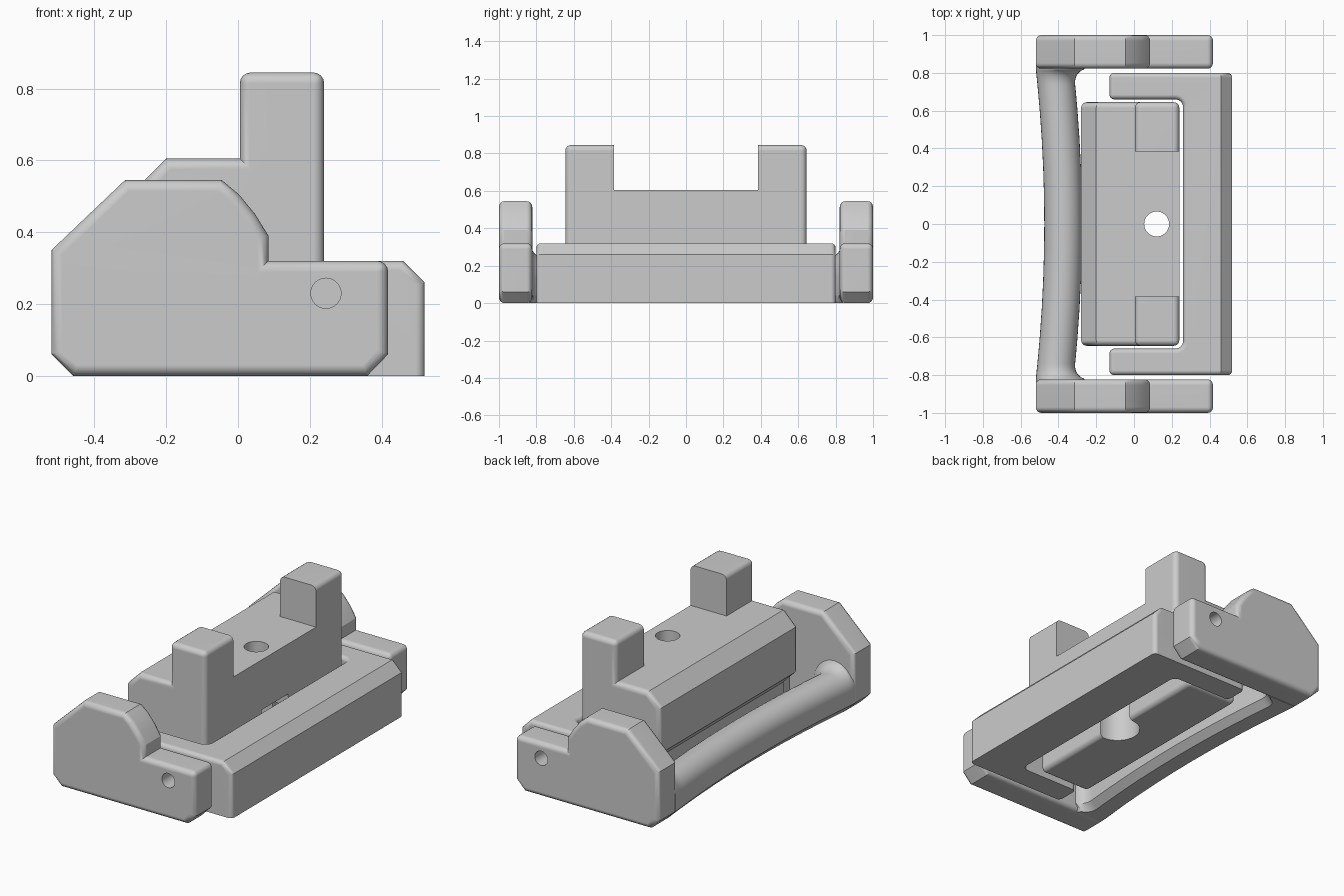
import bpy, bmesh
from math import pi, sin, cos, sqrt, radians

cube = bpy.data.objects.get("Cube")
if cube:
    bpy.data.objects.remove(cube, do_unlink=True)

grey = bpy.data.materials.new("plain grey")
grey.use_nodes = True
colour = (0.6, 0.6, 0.6, 1)
grey.diffuse_color = colour
grey.node_tree.nodes["Principled BSDF"].inputs["Base Color"].default_value = colour


def add_object(name, bm):
    mesh = bpy.data.meshes.new(name)
    bmesh.ops.recalc_face_normals(bm, faces=bm.faces[:])
    bm.to_mesh(mesh)
    bm.free()
    mesh.materials.append(grey)
    obj = bpy.data.objects.new(name, mesh)
    bpy.context.collection.objects.link(obj)
    return obj


def bevel(bm, edges, size, segments):
    bmesh.ops.bevel(bm, geom=edges, offset=size, offset_type='OFFSET',
                    segments=segments, profile=0.5, affect='EDGES', clamp_overlap=False)


def prism(name, points, axis, low, high, size, sharp_base=False, chamfer=None):
    """Extrude a profile along y or z and round its square convex edges."""
    bm = bmesh.new()
    place = (lambda a, b: (a, low, b)) if axis == 'y' else (lambda a, b: (a, b, low))
    face = bm.faces.new([bm.verts.new(place(a, b)) for a, b in points])
    move = (0, high - low, 0) if axis == 'y' else (0, 0, high - low)
    new = bmesh.ops.extrude_face_region(bm, geom=[face])
    bmesh.ops.translate(bm, vec=move, verts=[g for g in new["geom"] if isinstance(g, bmesh.types.BMVert)])
    bmesh.ops.recalc_face_normals(bm, faces=bm.faces[:])
    if chamfer:
        bevel(bm, [e for e in bm.edges if chamfer(e)], 0.06, 1)
        bmesh.ops.recalc_face_normals(bm, faces=bm.faces[:])
    edges = [e for e in bm.edges if e.is_manifold and e.is_convex
             and e.calc_face_angle(0) > 0.9
             and not (sharp_base and all(v.co.z < 0.01 for v in e.verts))]
    bevel(bm, edges, size, 4)
    return add_object(name, bm)


def cut(obj, cutter):
    """Subtract a cutter and throw it away."""
    mod = obj.modifiers.new("cut", 'BOOLEAN')
    mod.operation = 'DIFFERENCE'
    mod.solver = 'EXACT'
    mod.object = cutter
    bpy.context.view_layer.update()
    graph = bpy.context.evaluated_depsgraph_get()
    mesh = bpy.data.meshes.new_from_object(obj.evaluated_get(graph))
    obj.modifiers.clear()
    obj.data = mesh
    bpy.data.objects.remove(cutter, do_unlink=True)


def box(low, high):
    centre = [(a + b) / 2 for a, b in zip(low, high)]
    bpy.ops.mesh.primitive_cube_add(size=1, location=centre)
    obj = bpy.context.object
    obj.scale = [b - a for a, b in zip(low, high)]
    obj.data.materials.append(grey)
    return obj


def cylinder(radius, depth, centre, along_y=False):
    bpy.ops.mesh.primitive_cylinder_add(vertices=40, radius=radius, depth=depth, location=centre,
                                        rotation=(pi / 2 if along_y else 0, 0, 0))
    obj = bpy.context.object
    obj.data.materials.append(grey)
    return obj


# U-shaped base frame with a chamfered long edge
corner = [(0.22 + 0.04 * sin(t * pi / 8), 0.62 + 0.04 * cos(t * pi / 8)) for t in range(5)]
upper = [(0.52, 0.8), (-0.13, 0.8), (-0.13, 0.66)] + corner
outline = upper + [(x, -y) for x, y in reversed(upper)]
base = prism("base_frame", outline, 'z', 0, 0.32, 0.025, True,
             lambda e: all(v.co.x > 0.5 and v.co.z > 0.3 for v in e.verts))
parts = [base]

# End plates with pivot holes, and matching sockets in the base
plate = [(-0.46, 0), (0.36, 0), (0.418, 0.06), (0.418, 0.32), (0.085, 0.32), (0.085, 0.39),
         (0.048, 0.45), (0.003, 0.505), (-0.045, 0.545), (-0.315, 0.545), (-0.52, 0.35), (-0.52, 0.06)]
for side, label in ((-1, "front"), (1, "back")):
    low, high = sorted((side * 0.822, side))
    obj = prism(label + "_end_plate", plate, 'y', low, high, 0.03)
    cut(obj, cylinder(0.042, 0.4, (0.245, side * 0.91, 0.23), True))
    cut(base, cylinder(0.06, 0.1, (0.245, side * 0.81, 0.23), True))
    parts.append(obj)

# Curved handle joining the plates, flared at both ends
bm = bmesh.new()
rings = []
half = [0, 0.15, 0.3, 0.45, 0.6, 0.7, 0.74, 0.76, 0.78, 0.795, 0.81, 0.818, 0.84]
for y in [-h for h in half[:0:-1]] + half:
    d = min(1, max(0, abs(y) - 0.74) / 0.08)
    flare = 0.07 * (1 - sqrt(1 - d * d))
    outer = -0.475 - 0.045 * min(1, abs(y) / 0.82) ** 2
    inner = outer + 0.2 + flare
    mid, width, top = (outer + inner) / 2, (inner - outer) / 2, 0.24 + 0.7 * flare
    section = [(mid + width * cos(t * pi / 16), 0.14 + (top - 0.14) * sin(t * pi / 16)) for t in range(17)]
    section += [(outer, 0.06), (outer + 0.06, 0), (inner - 0.04, 0), (inner, 0.04)]
    rings.append([bm.verts.new((x, y, z)) for x, z in section])
for a, b in zip(rings, rings[1:]):
    for i in range(len(a)):
        j = (i + 1) % len(a)
        bm.faces.new((a[i], a[j], b[j], b[i]))
bm.faces.new(rings[0])
bm.faces.new(rings[-1])
parts.append(add_object("handle", bm))

# Centre block on a narrower foot, with two posts, a screw hole and a nut slot
profile = [(-0.2, 0.01), (0.14, 0.01), (0.14, 0.24), (0.24, 0.24), (0.24, 0.845), (0.005, 0.845),
           (0.005, 0.605), (-0.2, 0.605), (-0.28, 0.525), (-0.28, 0.26), (-0.2, 0.18)]
block = prism("centre_block", profile, 'y', -0.645, 0.645, 0.03)
cut(block, box((0, -0.385, 0.605), (0.5, 0.385, 1)))
cut(block, cylinder(0.066, 2, (0.12, 0, 0.5)))
cut(block, cylinder(0.124, 0.42, (0.12, 0, 0.1)))
cut(block, box((0.12, -0.124, -0.1), (0.4, 0.124, 0.31)))
parts.append(block)

# Smooth the rounded edges and keep the flat faces crisp
bpy.ops.object.select_all(action='DESELECT')
for obj in parts:
    obj.select_set(True)
bpy.context.view_layer.objects.active = parts[0]
bpy.ops.object.shade_smooth_by_angle(angle=radians(30))
for obj in parts:
    obj.modifiers.new("flat shading", 'WEIGHTED_NORMAL').keep_sharp = True
